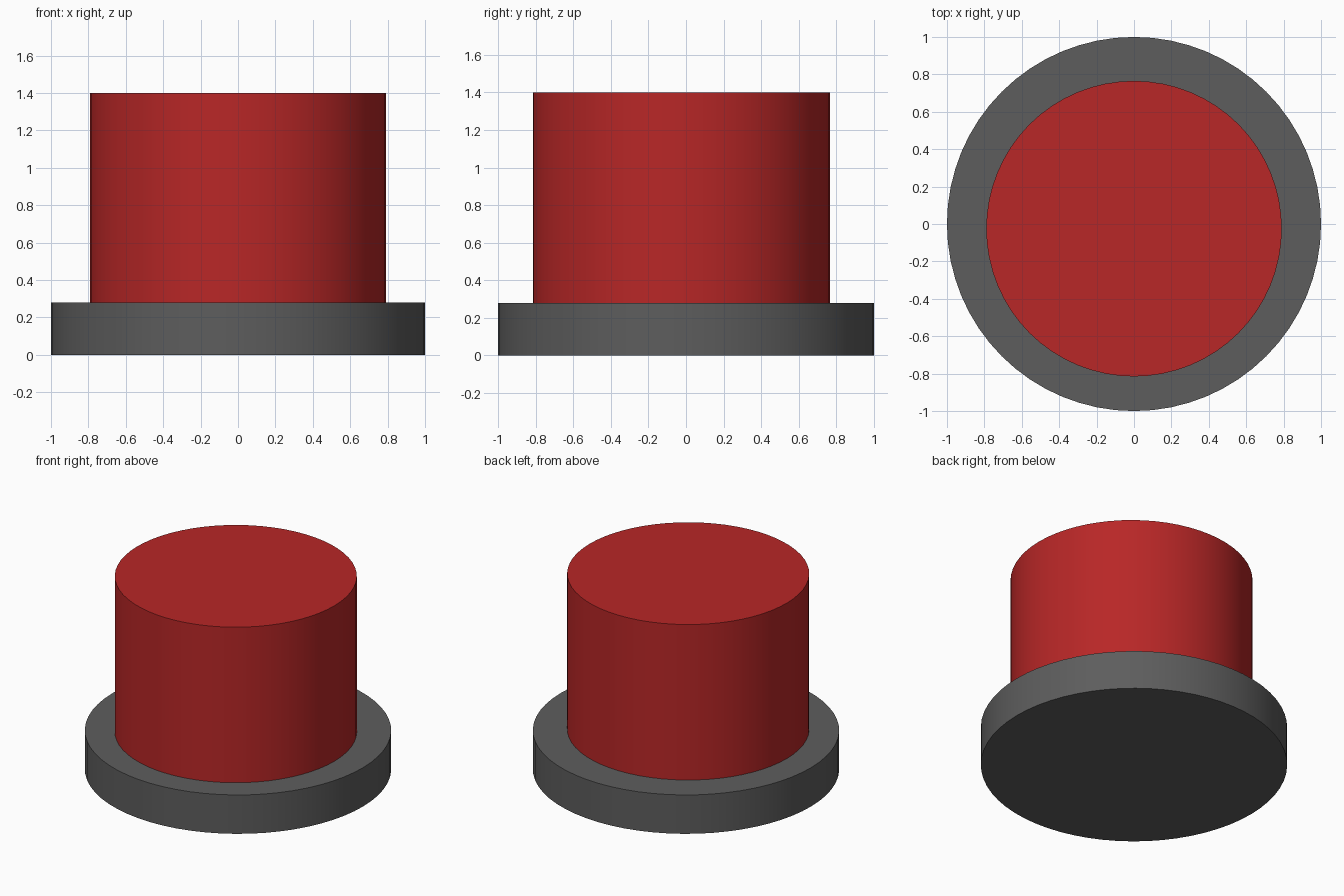
import bpy
import math

if "Cube" in bpy.data.objects:
    bpy.data.objects.remove(bpy.data.objects["Cube"])


def material(name, rgb):
    mat = bpy.data.materials.new(name)
    mat.diffuse_color = (*rgb, 1.0)
    mat.use_nodes = True
    mat.node_tree.nodes["Principled BSDF"].inputs["Base Color"].default_value = mat.diffuse_color
    return mat


def cylinder(name, radius, z0, z1, y, mat):
    bpy.ops.mesh.primitive_cylinder_add(
        vertices=64, radius=radius, depth=z1 - z0, location=(0, y, (z0 + z1) / 2))
    obj = bpy.context.object
    obj.name = name
    obj.data.materials.append(mat)
    bpy.ops.object.shade_smooth_by_angle(angle=math.radians(30))
    return obj


# Dark flat housing
cylinder("base", 1.0, 0.0, 0.28, 0.0, material("dark_grey", (0.11, 0.11, 0.11)))

# Red push cap, set slightly toward the front
cylinder("button_cap", 0.79, 0.28, 1.40, -0.025, material("red", (0.48, 0.02, 0.02)))
